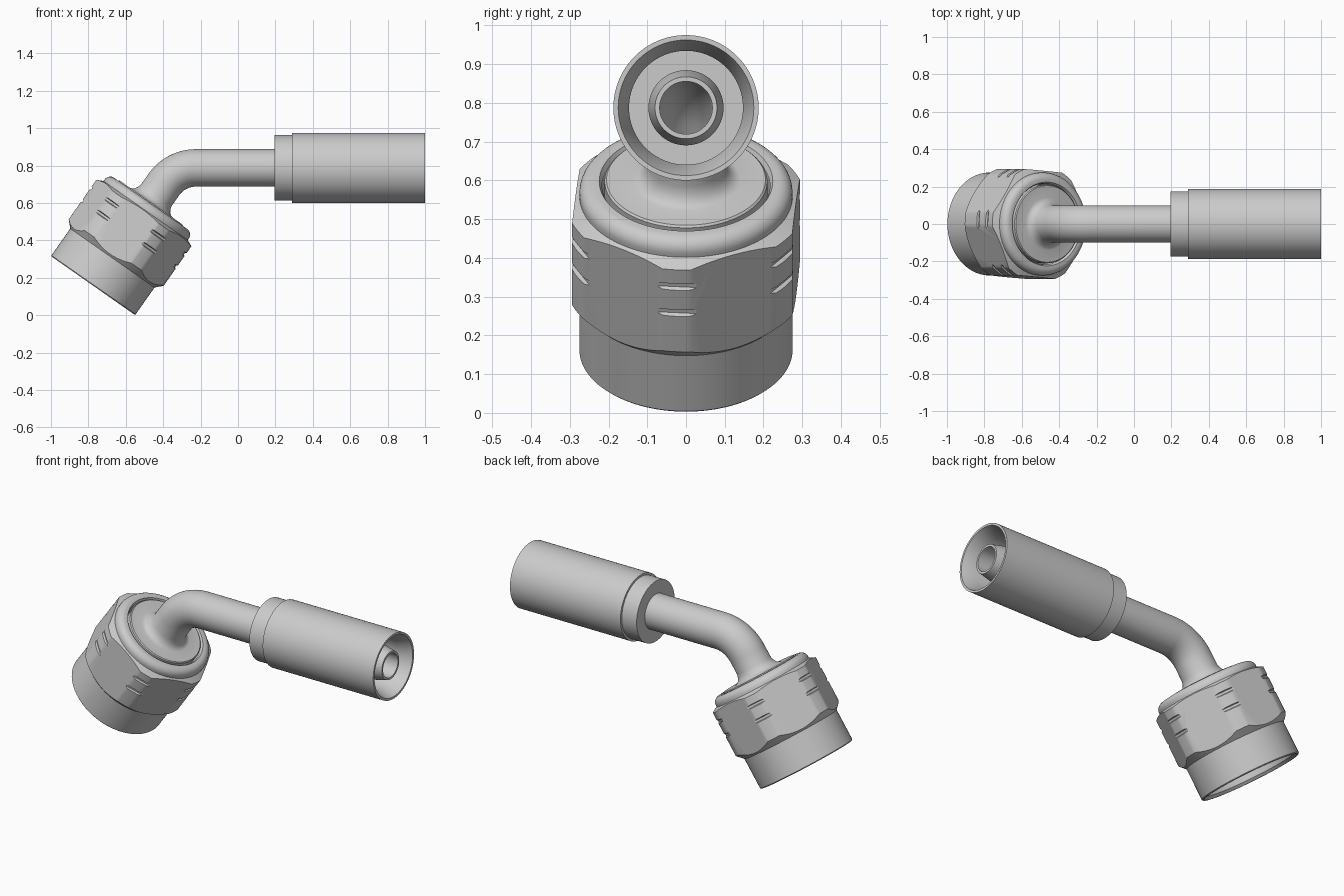
import bpy, bmesh
from math import sin, cos, tan, pi, radians

if "Cube" in bpy.data.objects:
    bpy.data.objects.remove(bpy.data.objects["Cube"])

BEND = radians(55)            # nut axis angle above horizontal
BX, BZ = -0.775, 0.158        # centre of the nut mouth
TZ = 0.7875                   # height of the straight tube axis
PHASE = radians(-4.6)         # turn of the hexagon


def skin(name, rings, n=96, phase=0.0, caps=False):
    """Bridge circles given as (x, z, axis angle, radius); loops closed unless capped."""
    bm = bmesh.new()
    loops = []
    for x, z, a, r in rings:
        loop = []
        for k in range(n):
            p = phase + 2 * pi * k / n
            loop.append(bm.verts.new((x + r * cos(p) * sin(a), r * sin(p),
                                      z - r * cos(p) * cos(a))))
        loops.append(loop)
    pairs = list(zip(loops, loops[1:]))
    if caps:
        bm.faces.new(loops[0])
        bm.faces.new(loops[-1])
    else:
        pairs.append((loops[-1], loops[0]))
    for A, B in pairs:
        for k in range(n):
            j = (k + 1) % n
            bm.faces.new((A[k], A[j], B[j], B[k]))
    bmesh.ops.recalc_face_normals(bm, faces=bm.faces)
    me = bpy.data.meshes.new(name)
    bm.to_mesh(me)
    bm.free()
    ob = bpy.data.objects.new(name, me)
    bpy.context.collection.objects.link(ob)
    return ob


def on_nut(t, r):
    return (BX + t * cos(BEND), BZ + t * sin(BEND), BEND, r)


def on_hose(x, r):
    return (x, TZ, 0.0, r)


def smooth(ob):
    bpy.ops.object.select_all(action='DESELECT')
    ob.select_set(True)
    bpy.context.view_layer.objects.active = ob
    bpy.ops.object.shade_smooth_by_angle(angle=radians(28))


def cut(ob, cutter, op):
    bpy.context.view_layer.objects.active = ob
    m = ob.modifiers.new("cut", 'BOOLEAN')
    m.operation, m.solver, m.object = op, 'EXACT', cutter
    bpy.ops.object.modifier_apply(modifier=m.name)
    bpy.data.objects.remove(cutter)


# Swivel nut: turned profile with rounded top collar
collar = [(0.5 + 0.037 * sin(a), 0.238 + 0.037 * cos(a))
          for a in [pi / 2 * i / 8 for i in range(9)]]
profile = [(0, 0.262), (0, 0.27), (0.005, 0.275), (0.18, 0.275), (0.216, 0.31),
           (0.474, 0.31), (0.49, 0.275)] + collar + [
           (0.537, 0.224), (0.525, 0.217), (0.44, 0.217), (0.44, 0.25), (0.015, 0.25)]
nut = skin("swivel_nut", [on_nut(*p) for p in profile])

# Wrench flats, then two notches across every corner
hexagon = skin("hex_cutter", [on_nut(t, 0.285 / cos(pi / 6)) for t in (-0.1, 0.7)],
               6, PHASE, True)
cut(nut, hexagon, 'INTERSECT')
for t in (0.338, 0.42):
    notch = [(t - 0.026, 0.40), (t - 0.006, 0.346), (t + 0.006, 0.346), (t + 0.026, 0.40)]
    cut(nut, skin("notch_cutter", [on_nut(*p) for p in notch], 6, PHASE + pi / 6),
        'DIFFERENCE')
smooth(nut)

# Bent tube path: straight out of the nut, arc, straight to the hose
R = 0.21
tl = R * tan(BEND / 2)
t0 = (TZ - BZ) / sin(BEND)
arc_x = BX + t0 * cos(BEND) + tl
path = []
for i in range(17):
    a = BEND * (1 - i / 16)
    path.append((arc_x - R * sin(a), TZ - R + R * cos(a), a))

# Swivel head, tube and hose stem as one hollow body
head = [(0.36, 0.068), (0.24, 0.19), (0.24, 0.21), (0.537, 0.21), (0.542, 0.205),
        (0.542, 0.14), (0.545, 0.128), (0.555, 0.115), (0.57, 0.106), (0.59, 0.1)]
stem = [(0.25, 0.1), (0.25, 0.097), (0.9, 0.097), (0.98, 0.08), (0.98, 0.068)]
body = ([on_nut(*p) for p in head] + [p + (0.1,) for p in path]
        + [on_hose(*p) for p in stem] + [p + (0.068,) for p in reversed(path)])
smooth(skin("bent_tube", body))

# Crimp shell with stepped collar, open towards the hose
shell = [(0.195, 0.095), (0.195, 0.175), (0.29, 0.175), (0.29, 0.1875), (1, 0.1875),
         (1, 0.175), (0.92, 0.147), (0.33, 0.147), (0.33, 0.095)]
smooth(skin("crimp_shell", [on_hose(*p) for p in shell]))
